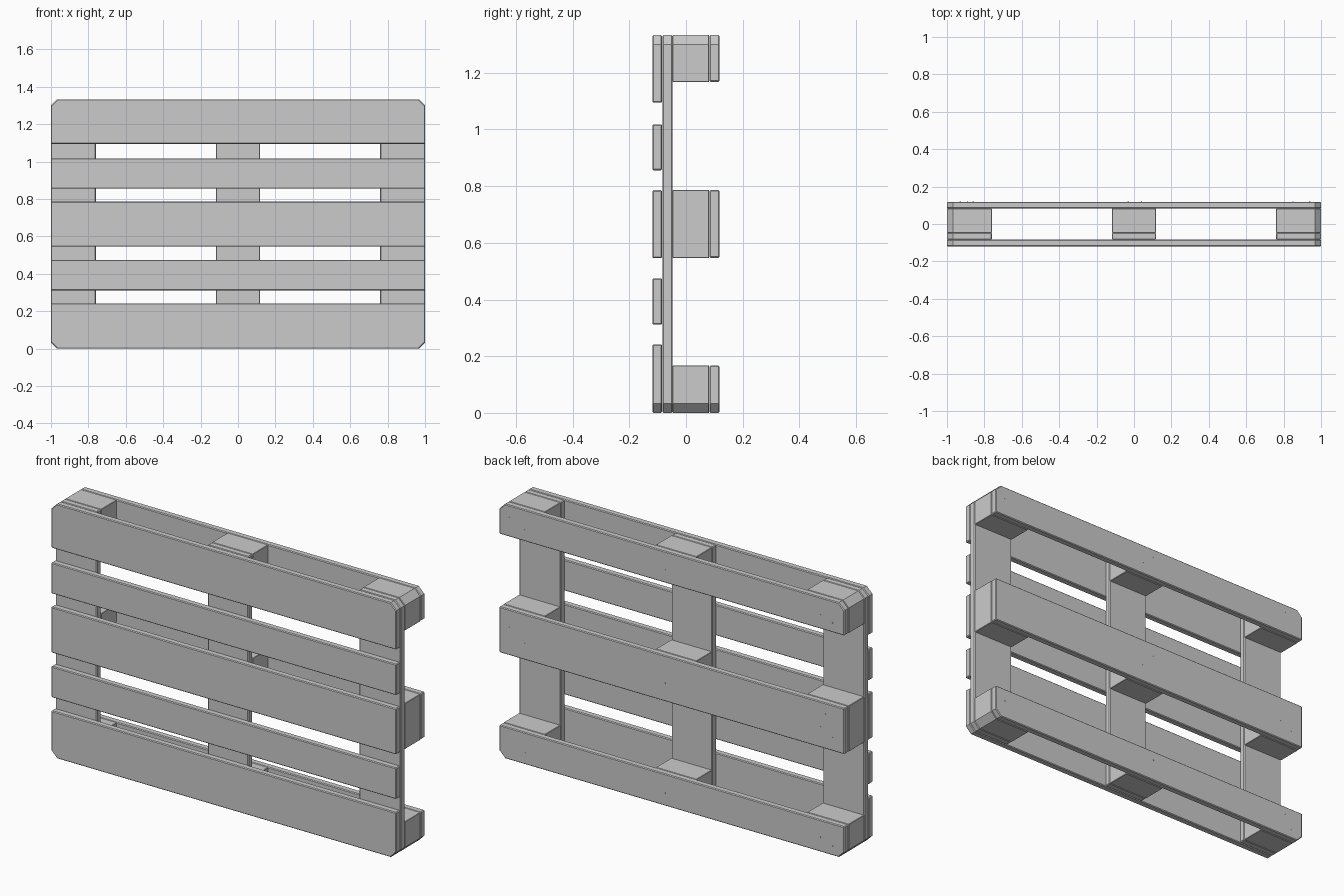
import bpy
import bmesh
import math
from mathutils import Matrix

if "Cube" in bpy.data.objects:
    bpy.data.objects.remove(bpy.data.objects["Cube"])

H = 1.333          # pallet height when stood on edge
CUT = 0.033        # clipped pallet corners
LAYERS = {"deck": (-0.119, -0.084), "cross": (-0.083, -0.048),
          "block": (-0.047, 0.082), "base": (0.083, 0.118)}


def finish(name, bm):
    bmesh.ops.recalc_face_normals(bm, faces=bm.faces)
    mesh = bpy.data.meshes.new(name)
    bm.to_mesh(mesh)
    bm.free()
    obj = bpy.data.objects.new(name, mesh)
    bpy.context.collection.objects.link(obj)
    return obj


def plank(name, xs, zs, layer, bevel=0.004):
    """Extrude an x-z outline through a layer, clipping it at pallet corners."""
    (x0, x1), (z0, z1), (y0, y1) = xs, zs, LAYERS[layer]
    outline = []
    corners = [(x0, z0), (x1, z0), (x1, z1), (x0, z1)]
    for i, (x, z) in enumerate(corners):
        if abs(x) > 0.999 and (z < 0.001 or z > H - 0.001):
            sx = -math.copysign(CUT, x)
            sz = CUT if z < 0.001 else -CUT
            pair = [(x, z + sz), (x + sx, z)]
            outline += pair if i % 2 == 0 else pair[::-1]
        else:
            outline.append((x, z))
    bm = bmesh.new()
    face = bm.faces.new([bm.verts.new((x, y0, z)) for x, z in outline])
    new = bmesh.ops.extrude_face_region(bm, geom=[face])["geom"]
    bmesh.ops.translate(bm, vec=(0, y1 - y0, 0),
                        verts=[v for v in new if isinstance(v, bmesh.types.BMVert)])
    obj = finish(name, bm)
    mod = obj.modifiers.new("eased_edges", 'BEVEL')
    mod.width = bevel
    mod.segments = 1
    mod.limit_method = 'ANGLE'
    mod.angle_limit = math.radians(60)
    return obj


COLUMNS = {"left": (-1, -0.76), "middle": (-0.118, 0.118), "right": (0.76, 1)}
ROWS = {"bottom": (0, 0.167), "centre": (0.547, 0.787), "top": (H - 0.165, H)}

# Five front deck boards
for i, zs in enumerate([(0, 0.242), (0.312, 0.475), (0.546, 0.786),
                        (0.856, 1.018), (1.095, H)]):
    plank(f"deck_board_{i + 1}", (-1, 1), zs, "deck")

# Upright cross boards behind the deck
for col, xs in COLUMNS.items():
    plank(f"cross_board_{col}", xs, (0, H), "cross")

# Spacer blocks and the three back boards
for row, zs in ROWS.items():
    for col, xs in COLUMNS.items():
        plank(f"block_{row}_{col}", xs, zs, "block", 0.002)
    plank(f"base_board_{row}", (-1, 1), zs, "base")

# Small nail heads, flush on the back boards
NAILS = [(-0.93, 0.3), (-0.86, 0.45), (-0.89, 0.75), (-0.03, 0.7),
         (0.04, 0.4), (0.85, 0.35), (0.94, 0.6)]
for row, (z0, z1) in ROWS.items():
    bm = bmesh.new()
    for x, t in NAILS:
        m = Matrix.Translation((x, 0.118, z0 + t * (z1 - z0))) @ Matrix.Rotation(math.pi / 2, 4, 'X')
        bmesh.ops.create_cone(bm, cap_ends=True, segments=10, radius1=0.004,
                              radius2=0.004, depth=0.002, matrix=m)
    finish(f"nails_{row}", bm)
